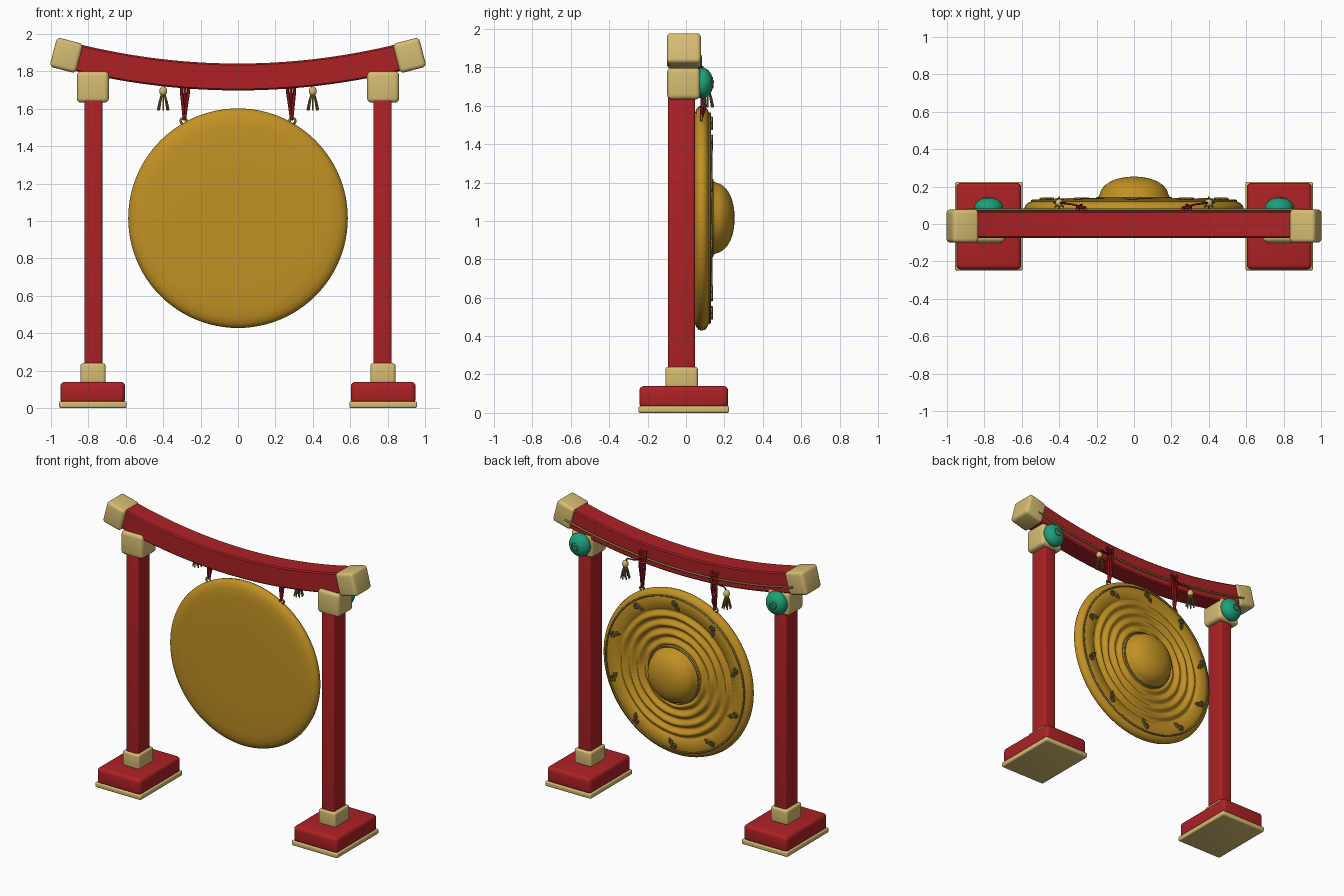
import bpy, bmesh, math
from mathutils import Matrix, Vector
from math import sin, cos, pi

if "Cube" in bpy.data.objects:
    bpy.data.objects.remove(bpy.data.objects["Cube"])


def mat(name, r, g, b):
    lin = lambda c: c / 12.92 if c < 0.04 else ((c + 0.055) / 1.055) ** 2.4
    m = bpy.data.materials.new(name)
    m.diffuse_color = (lin(r), lin(g), lin(b), 1)
    m.use_nodes = True
    m.node_tree.nodes["Principled BSDF"].inputs["Base Color"].default_value = m.diffuse_color
    return m


RED = mat("red lacquer", 0.68, 0.13, 0.145)
CREAM = mat("pale brass", 0.84, 0.74, 0.45)
GOLD = mat("gong gold", 0.76, 0.57, 0.14)
OLIVE = mat("antique gold", 0.54, 0.46, 0.22)
TEAL = mat("jade green", 0.11, 0.63, 0.48)
CORD = mat("dark red cord", 0.47, 0.07, 0.08)


def finish(name, bm, m, angle=35):
    bmesh.ops.recalc_face_normals(bm, faces=bm.faces)
    me = bpy.data.meshes.new(name)
    bm.to_mesh(me)
    bm.free()
    me.materials.append(m)
    ob = bpy.data.objects.new(name, me)
    bpy.context.collection.objects.link(ob)
    bpy.ops.object.select_all(action='DESELECT')
    ob.select_set(True)
    bpy.context.view_layer.objects.active = ob
    bpy.ops.object.shade_smooth_by_angle(angle=math.radians(angle))
    return ob


def box(name, x, y, z, m, bevel, tilt=0):
    """Rounded box from (min, max) ranges, tilted about its own y axis."""
    bm = bmesh.new()
    bmesh.ops.create_cube(bm, size=1)
    size = [r[1] - r[0] for r in (x, y, z)]
    mid = [(r[1] + r[0]) / 2 for r in (x, y, z)]
    bmesh.ops.scale(bm, vec=size, verts=bm.verts)
    bmesh.ops.bevel(bm, geom=list(bm.edges), offset=bevel, segments=4,
                    profile=0.5, affect='EDGES')
    bm.transform(Matrix.Translation(mid) @ Matrix.Rotation(tilt, 4, 'Y'))
    return finish(name, bm, m)


def ball(name, loc, scale, m):
    bm = bmesh.new()
    bmesh.ops.create_uvsphere(bm, u_segments=32, v_segments=16, radius=1)
    bm.transform(Matrix.Translation(loc) @ Matrix.Diagonal((*scale, 1)))
    return finish(name, bm, m, 180)


def tube(name, paths, radius, m, closed=False):
    """Round tubes along one or more point paths."""
    cu = bpy.data.curves.new(name, 'CURVE')
    cu.dimensions = '3D'
    cu.bevel_depth = radius
    cu.bevel_resolution = 2
    cu.use_fill_caps = True
    for pts in paths:
        sp = cu.splines.new('POLY')
        sp.points.add(len(pts) - 1)
        for p, co in zip(sp.points, pts):
            p.co = (*co, 1)
        sp.use_cyclic_u = closed
        sp.use_smooth = True
    cu.materials.append(m)
    ob = bpy.data.objects.new(name, cu)
    bpy.context.collection.objects.link(ob)
    bpy.ops.object.select_all(action='DESELECT')
    ob.select_set(True)
    bpy.context.view_layer.objects.active = ob
    bpy.ops.object.convert(target='MESH')
    return ob


def span(s, a, b):
    return tuple(sorted((s * a, s * b)))


def beam_z(x):
    return 1.77 + 0.14 * x * x


# Curved top beam: chamfered rectangle swept along the arc
bm = bmesh.new()
hy, hz, c = 0.0725, 0.072, 0.008
section = [(-hy + c, -hz), (hy - c, -hz), (hy, -hz + c), (hy, hz - c),
           (hy - c, hz), (-hy + c, hz), (-hy, hz - c), (-hy, -hz + c)]
rings = []
for i in range(33):
    x = -0.92 + 1.84 * i / 32
    t = math.atan(0.28 * x)
    rings.append([bm.verts.new((x - sin(t) * w, v - 0.003, beam_z(x) + cos(t) * w))
                  for v, w in section])
for a, b in zip(rings, rings[1:]):
    for k in range(8):
        bm.faces.new((a[k], a[k - 1], b[k - 1], b[k]))
bm.faces.new(rings[0])
bm.faces.new(rings[-1])
finish("top_beam", bm, RED, 30)

# Gong: lathed about the y axis, with hand-beaten ripples and a boss
GZ, R = 1.015, 0.587
prof = [(0.25, 0.034), (0.48, 0.036), (0.535, 0.042), (0.565, 0.052), (0.582, 0.066),
        (R, 0.08), (0.582, 0.098), (0.57, 0.11), (0.55, 0.12), (0.52, 0.125), (0.46, 0.126)]
for i in range(1, 33):                                   # four ripples
    prof.append((0.46 - 0.255 * i / 32, 0.126 - 0.011 * sin(2 * pi * i / 8)))
prof += [(0.195, 0.135)]
for i in range(1, 12):                                   # domed boss
    a = pi / 2 * i / 12
    prof.append((0.185 * cos(a) ** 0.9, 0.145 + 0.108 * sin(a)))
bm = bmesh.new()
N = 96
rings = []
for r, y in prof:
    ring = []
    for k in range(N):
        a = 2 * pi * k / N
        w = 0.002 * sin(9 * a + 40 * r) if 0.21 < r < 0.45 and y > 0.1 else 0
        ring.append(bm.verts.new((r * cos(a), y + w, GZ + r * sin(a))))
    rings.append(ring)
for a, b in zip(rings, rings[1:]):
    for k in range(N):
        bm.faces.new((a[k], a[k - 1], b[k - 1], b[k]))
for ring, y in ((rings[0], 0.033), (rings[-1], 0.254)):
    mid = bm.verts.new((0, y, GZ))
    for k in range(N):
        bm.faces.new((ring[k], ring[k - 1], mid))
finish("gong", bm, GOLD, 60)


# Raised rings around the rim and the boss
def circle(r, y, n=96):
    return [(r * cos(2 * pi * k / n), y, GZ + r * sin(2 * pi * k / n)) for k in range(n)]


tube("gong_raised_rings", [circle(0.545, 0.124), circle(0.197, 0.138)], 0.006, OLIVE, True)


# Ten cloud curls around the gong face
def curl(scale, turns=1.4, n=22):
    pts = []
    for i in range(n):
        f = i / (n - 1)
        a = 2 * pi * turns * f
        pts.append((scale * (0.2 + 0.8 * f) * cos(a), scale * (0.2 + 0.8 * f) * sin(a)))
    pts.append((pts[-1][0] - 0.7 * scale, pts[-1][1] + 0.3 * scale))
    return pts


curls = []
for k in range(10):
    a = pi / 2 + 2 * pi * k / 10
    for scale, du, dv in ((0.024, 0.006, 0), (0.014, -0.018, 0.024)):
        curls.append([((0.5 + du + u) * cos(a) - (dv + v) * sin(a), 0.135,
                       GZ + (0.5 + du + u) * sin(a) + (dv + v) * cos(a))
                      for u, v in curl(scale)])
tube("gong_cloud_curls", curls, 0.0055, OLIVE)

# Cord running along the back of the beam
tube("beam_back_cord", [[(x / 20, 0.077, beam_z(x / 20) - 0.025) for x in range(-18, 19)]],
     0.007, OLIVE)

for s, side in ((-1, "left"), (1, "right")):
    # Foot, post and fittings
    box(side + "_foot_plate", span(s, 0.595, 0.957), (-0.248, 0.225), (0, 0.036), CREAM, 0.010)
    box(side + "_foot", span(s, 0.603, 0.95), (-0.243, 0.22), (0.025, 0.14), RED, 0.025)
    box(side + "_post_collar", span(s, 0.708, 0.842), (-0.108, 0.062), (0.13, 0.24), CREAM, 0.016)
    box(side + "_post", span(s, 0.724, 0.822), (-0.094, 0.047), (0.15, 1.7), RED, 0.014)
    box(side + "_capital", span(s, 0.69, 0.862), (-0.098, 0.074), (1.633, 1.80), CREAM, 0.024)
    box(side + "_beam_cap", span(s, 0.845, 0.99), (-0.1, 0.078), (1.805, 1.967), CREAM, 0.022,
        -s * math.radians(14.5))

    # Jade boss with a curl on the back of the capital
    ball(side + "_jade_boss", (s * 0.777, 0.085, 1.718), (0.078, 0.057, 0.08), TEAL)
    path = []
    for u, v in curl(0.032, 1.1):
        d = max(0.1, 1 - (u / 0.078) ** 2 - (v / 0.08) ** 2)
        path.append((s * (0.777 + u), 0.085 + 0.057 * d ** 0.5, 1.718 + v))
    tube(side + "_jade_curl", [path], 0.004, OLIVE)

    # Eyelet on the gong rim and looped hanging cord
    ring = [(s * 0.291 + 0.016 * cos(a), 0.08, 1.535 + 0.016 * sin(a))
            for a in [2 * pi * k / 20 for k in range(20)]]
    tube(side + "_eyelet", [ring], 0.006, OLIVE, True)
    eye = (s * 0.287, 0.08, 1.54)
    tube(side + "_hanging_cord", [
        [eye, (s * 0.302, 0.088, 1.69), (s * 0.300, 0.086, 1.8), (s * 0.3, -0.07, 1.79)],
        [eye, (s * 0.265, 0.088, 1.69), (s * 0.262, 0.086, 1.8), (s * 0.262, -0.07, 1.79)],
        [(s * 0.262, 0.088, 1.78), (s * 0.30, 0.088, 1.78)],
        [eye, (s * 0.283, 0.1, 1.60), (s * 0.283, 0.09, 1.72)]], 0.009, CORD)

    # Tassel slung from the hanging cord
    tube(side + "_tassel_string", [[(s * 0.27, 0.09, 1.76), (s * 0.33, 0.105, 1.735),
                                    (s * 0.385, 0.112, 1.735), (s * 0.40, 0.113, 1.70)]], 0.005, CORD)
    ball(side + "_tassel_knot", (s * 0.4, 0.113, 1.694), (0.021, 0.021, 0.026), CREAM)
    strands = []
    for k in range(9):
        a, r = 2 * pi * k / 8, 0.03 if k < 8 else 0
        strands.append([(s * 0.4 + f * r * cos(a), 0.113 + f * r * sin(a), z)
                        for f, z in ((0.25, 1.68), (0.65, 1.64), (1, 1.592))])
    tube(side + "_tassel_strands", strands, 0.0045, OLIVE)
